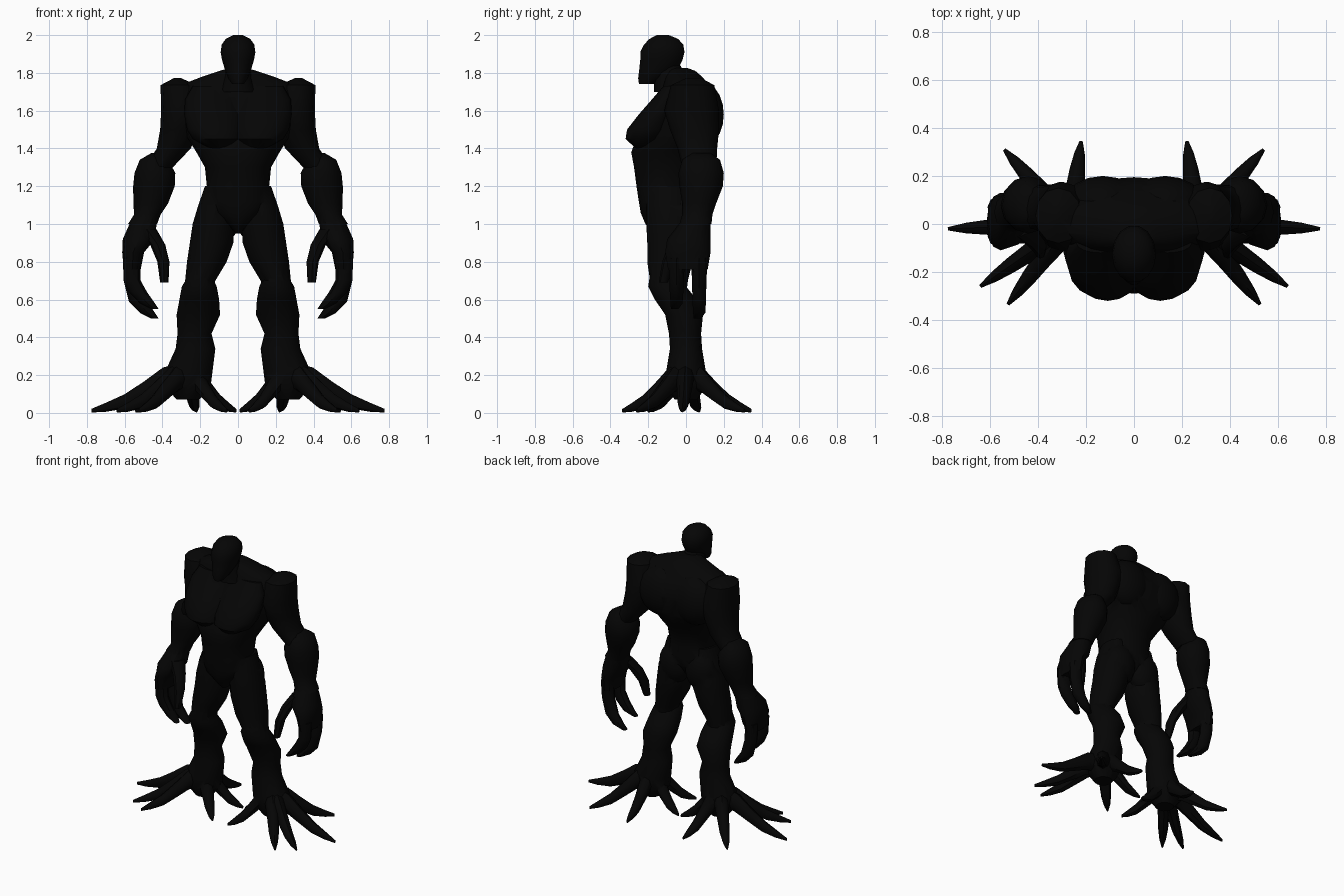
import bpy, bmesh, math
from mathutils import Vector

if "Cube" in bpy.data.objects:
    bpy.data.objects.remove(bpy.data.objects["Cube"])

skin = bpy.data.materials.new("charcoal_black")
skin.diffuse_color = (0.0015, 0.0015, 0.0015, 1)
skin.use_nodes = True
skin.node_tree.nodes["Principled BSDF"].inputs["Base Color"].default_value = skin.diffuse_color
limbs = bpy.data.collections.new("limbs")
bpy.context.scene.collection.children.link(limbs)


def smooth(ob):
    bpy.ops.object.select_all(action='DESELECT')
    ob.select_set(True)
    bpy.context.view_layer.objects.active = ob
    bpy.ops.object.shade_smooth_by_angle(angle=math.radians(45))


def finish(bm, name, mirror):
    bmesh.ops.recalc_face_normals(bm, faces=bm.faces)
    me = bpy.data.meshes.new(name)
    bm.to_mesh(me)
    bm.free()
    me.materials.append(skin)
    ob = bpy.data.objects.new(name, me)
    (limbs if mirror else bpy.context.scene.collection).objects.link(ob)
    if mirror:
        ob.modifiers.new("mirror", 'MIRROR').use_mirror_merge = False
    smooth(ob)
    return ob


def loft(name, rings, u=(1, 0, 0), v=(0, 1, 0), n=12, power=1.0, mirror=True):
    """Skin over rings of (x, y, z, radius along u, radius along v)."""
    u, v = Vector(u), Vector(v)
    bm = bmesh.new()
    loops = []
    for x, y, z, a, b in rings:
        loop = []
        for i in range(n):
            c, s = math.cos(math.tau * i / n), math.sin(math.tau * i / n)
            c = math.copysign(abs(c) ** power, c)
            s = math.copysign(abs(s) ** power, s)
            loop.append(bm.verts.new(Vector((x, y, z)) + u * a * c + v * b * s))
        loops.append(loop)
    for p, q in zip(loops, loops[1:]):
        for i in range(n):
            j = (i + 1) % n
            bm.faces.new((p[i], p[j], q[j], q[i]))
    bm.faces.new(loops[0])
    bm.faces.new(loops[-1])
    return finish(bm, name, mirror)


def blob(name, loc, size):
    bm = bmesh.new()
    bmesh.ops.create_uvsphere(bm, u_segments=16, v_segments=10, radius=1)
    for vert in bm.verts:
        vert.co = Vector(loc) + Vector(a * b for a, b in zip(vert.co, size))
    return finish(bm, name, True)


# Trunk: height, half width, front y, back y
trunk = [(0.95, .012, -.17, -.04), (1.0, .06, -.215, .01), (1.06, .15, -.24, .045),
         (1.12, .18, -.25, .055), (1.2, .165, -.262, .05), (1.3, .175, -.275, .07),
         (1.38, .22, -.29, .13), (1.46, .27, -.26, .17), (1.6, .31, -.19, .195),
         (1.69, .32, -.14, .16), (1.745, .28, -.12, .115), (1.78, .19, -.11, .085),
         (1.81, .10, -.10, .05), (1.825, .05, -.10, .01)]
body = loft("body", [(0, (f + b) / 2, z, w, (b - f) / 2) for z, w, f, b in trunk],
            n=20, power=.92, mirror=False)
loft("chest_muscle", [(.09, -.215, 1.40, .06, .05), (.11, -.21, 1.45, .13, .11),
                      (.12, -.19, 1.50, .15, .122), (.13, -.15, 1.58, .155, .10),
                      (.14, -.11, 1.66, .14, .07), (.14, -.08, 1.73, .10, .04)], n=16)
blob("upper_back_muscle", (.13, .09, 1.58), (.16, .11, .17))
blob("buttock", (.10, -.025, 1.035), (.112, .085, .14))

# Head and neck
loft("neck", [(0, -.08, 1.70, .10, .09), (0, -.085, 1.78, .072, .085),
              (0, -.10, 1.84, .06, .07)], mirror=False)
head = [(1.74, .03, -.25, -.17), (1.77, .052, -.255, -.12), (1.82, .07, -.25, -.04),
        (1.87, .085, -.245, -.015), (1.91, .092, -.245, -.005), (1.95, .086, -.225, -.012),
        (1.98, .065, -.195, -.04), (2.0, .025, -.155, -.09)]
loft("head", [(0, (f + b) / 2, z, w, (b - f) / 2) for z, w, f, b in head],
     n=14, mirror=False)

# Arms
loft("upper_arm", [(.32, .04, 1.772, .02, .04), (.315, .035, 1.735, .095, .115),
                   (.295, .03, 1.60, .112, .145), (.31, .045, 1.50, .102, .13),
                   (.34, .06, 1.40, .09, .105), (.42, .07, 1.30, .075, .09)], power=.95)
loft("forearm", [(.43, .08, 1.375, .03, .05), (.445, .08, 1.34, .075, .10),
                 (.44, .08, 1.27, .108, .12), (.445, .08, 1.20, .11, .115),
                 (.462, .07, 1.11, .092, .09), (.48, .06, 1.05, .07, .08),
                 (.505, .05, 1.0, .077, .085)])
loft("palm", [(.50, .05, 1.01, .07, .08), (.525, .015, .92, .085, .115),
              (.555, .01, .85, .058, .12), (.56, .01, .76, .045, .105)], power=.95)
for label, y, tip in (("front", -.05, .55), ("back", .07, .50)):
    loft(f"finger_{label}", [(.565, y, .82, .045, .045), (.56, y, .70, .045, .038),
                             (.53, y, tip + .09, .048, .036), (.48, y, tip + .03, .04, .032),
                             (.44, y - .01, tip, .02, .02)], n=8)
loft("thumb", [(.48, -.0, .97, .05, .055), (.425, -.05, .89, .04, .045),
               (.395, -.09, .80, .032, .036), (.39, -.12, .69, .022, .024)], n=8)

# Legs
loft("thigh", [(.12, -.085, 1.20, .055, .10), (.12, -.09, 1.10, .09, .12),
               (.13, -.08, 1.0, .11, .13), (.14, -.08, .90, .115, .125),
               (.165, -.085, .80, .105, .12), (.20, -.09, .70, .08, .10),
               (.21, -.08, .62, .07, .08)])
loft("shin", [(.20, -.12, .735, .055, .07), (.205, -.10, .67, .092, .10),
              (.205, -.055, .60, .105, .11), (.21, -.01, .52, .115, .10),
              (.23, -.005, .42, .09, .085), (.225, 0, .34, .105, .085),
              (.26, 0, .22, .125, .105), (.265, 0, .14, .12, .105),
              (.265, 0, .07, .06, .06)])

# Root-like toes: spread around the ankle, each tapering to a pointed tip
toe_shape = [(0, .20, .065, .075), (.26, .175, .055, .065), (.46, .115, .045, .05),
             (.66, .06, .038, .038), (.85, .03, .026, .024), (1, .012, .008, .010)]
tips = {"outer": (.775, -.02), "front_outer": (.64, -.26), "front": (.525, -.335),
        "front_inner": (.06, -.20), "inner": (.01, .07),
        "back_inner": (.22, .345), "back_outer": (.54, .31)}
base = Vector((.265, 0, 0))
for label, (tx, ty) in tips.items():
    way = Vector((tx, ty, 0)) - base
    side = way.normalized().cross(Vector((0, 0, 1)))
    rings = []
    for t, z, w, h in toe_shape:
        p = base + way * t
        rings.append((p.x, p.y, z, w * .85, h))
    loft(f"toe_{label}", rings, u=side, v=(0, 0, 1), n=8)

# Weld the muscles and limbs to the trunk as one skin
weld = body.modifiers.new("weld", 'BOOLEAN')
weld.operation = 'UNION'
weld.solver = 'EXACT'
weld.operand_type = 'COLLECTION'
weld.collection = limbs
weld.use_self = True
bpy.context.view_layer.objects.active = body
bpy.ops.object.modifier_apply(modifier="weld")
for ob in list(limbs.objects):
    bpy.data.objects.remove(ob)
bpy.data.collections.remove(limbs)
body.data.materials.clear()
body.data.materials.append(skin)
for face in body.data.polygons:
    face.material_index = 0
smooth(body)
